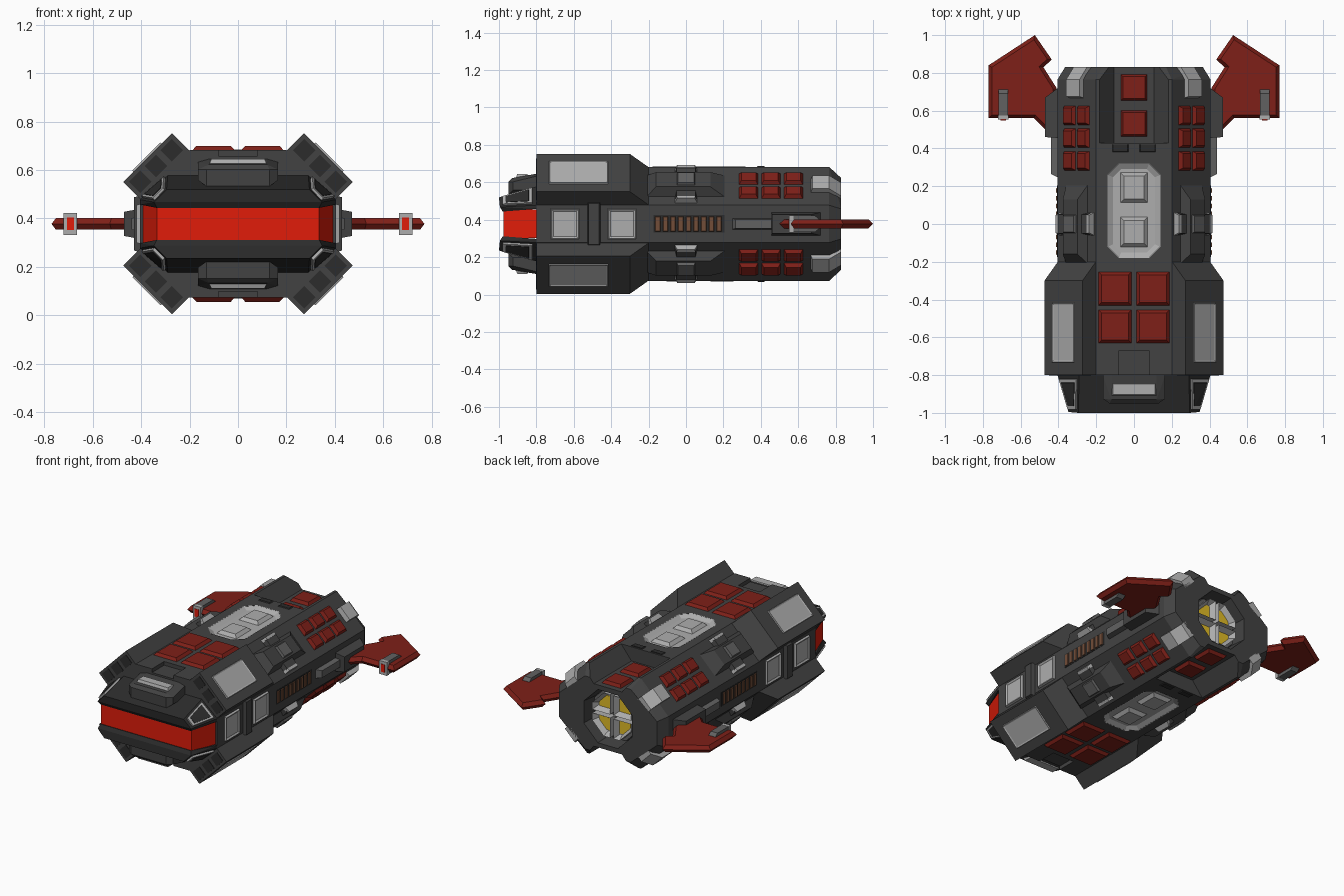
import bpy, bmesh, math
from mathutils import Vector as V

if "Cube" in bpy.data.objects:
    bpy.data.objects.remove(bpy.data.objects["Cube"])

ZC = 0.3775  # the ship is symmetric about this height
COL = dict(hull=(.055, .055, .055), dark=(.025, .025, .025), grey=(.12, .12, .12), silver=(.42, .42, .42),
           red=(.21, .014, .009), glow=(.75, .012, .003), brown=(.17, .075, .04), yellow=(.75, .5, .02))
MATS = {}
for k, c in COL.items():
    MATS[k] = bpy.data.materials.new(k)
    MATS[k].diffuse_color = (*c, 1)


def finish(name, bm, mat, mirror):
    """Mirror the mesh across the given axes and make an object."""
    for ax in mirror:
        d = bmesh.ops.duplicate(bm, geom=bm.verts[:] + bm.edges[:] + bm.faces[:])['geom']
        for v in d:
            if isinstance(v, bmesh.types.BMVert):
                v.co['xyz'.index(ax)] *= -1
        bmesh.ops.reverse_faces(bm, faces=[f for f in d if isinstance(f, bmesh.types.BMFace)])
    bmesh.ops.remove_doubles(bm, verts=bm.verts[:], dist=1e-5)
    bmesh.ops.recalc_face_normals(bm, faces=bm.faces[:])
    bmesh.ops.translate(bm, verts=bm.verts[:], vec=(0, 0, ZC))
    me = bpy.data.meshes.new(name)
    bm.to_mesh(me)
    bm.free()
    me.materials.append(MATS[mat])
    ob = bpy.data.objects.new(name, me)
    bpy.context.collection.objects.link(ob)
    return ob


def hull(name, pts, mat='hull', mirror=''):
    """Convex solid around points."""
    bm = bmesh.new()
    for p in pts:
        bm.verts.new(p)
    bmesh.ops.convex_hull(bm, input=bm.verts[:])
    bmesh.ops.dissolve_limit(bm, angle_limit=.02, verts=bm.verts[:], edges=bm.edges[:])
    return finish(name, bm, mat, mirror)


def box(name, x, y, z, mat='hull', mirror=''):
    return hull(name, [(a, b, c) for a in x for b in y for c in z], mat, mirror)


def stepped(name, outline, out, steps, mat, mirror):
    """Outline face stepped in/out by successive (inset, depth) pairs along the direction out."""
    bm = bmesh.new()
    f = bm.faces.new([bm.verts.new(p) for p in outline])
    f.normal_update()
    if f.normal.dot(V(out)) < 0:
        f.normal_flip()
    for inset, depth in steps:
        bmesh.ops.inset_individual(bm, faces=[f], thickness=inset, depth=depth, use_even_offset=True)
        f.normal_update()
    return finish(name, bm, mat, mirror)


# Hull facets: origin, tangent, normal
R = math.sqrt(.5)
FACE = dict(top=(V((0, 0, .305)), V((1, 0, 0)), V((0, 0, 1))),
            diag=(V((.3025, 0, .2025)), V((R, 0, -R)), V((R, 0, R))),
            side=(V((.405, 0, 0)), V((0, 0, 1)), V((1, 0, 0))))


def at(face, y, t, h):
    o, tv, n = FACE[face]
    return o + tv * t + n * h + V((0, y, 0))


def slab(name, face, y, t, h, mat='hull', mirror='xz', inset=(0, 0, 0), recess=None):
    """Tapered plate on a hull facet; inset = front, back, sides; recess = rim, depth."""
    bm = bmesh.new()
    rings = []
    for hh, (a, b, c) in ((h[0], (0, 0, 0)), (h[1], inset)):
        q = [(y[0] + a, t[0] + c), (y[1] - b, t[0] + c), (y[1] - b, t[1] - c), (y[0] + a, t[1] - c)]
        rings.append([bm.verts.new(at(face, yy, tt, hh)) for yy, tt in q])
    bm.faces.new(rings[0])
    lid = bm.faces.new(rings[1])
    for i in range(4):
        j = (i + 1) % 4
        bm.faces.new((rings[0][i], rings[0][j], rings[1][j], rings[1][i]))
    bmesh.ops.recalc_face_normals(bm, faces=bm.faces[:])
    if recess:
        bmesh.ops.inset_individual(bm, faces=[lid], thickness=recess[0], depth=-recess[1])
    return finish(name, bm, mat, mirror)


def octa(y, w, h, tx, sz):
    return [(a * p, y, b * q) for p, q in ((tx, h), (w, sz)) for a in (1, -1) for b in (1, -1)]


# Main hull with cut tail channels, nose slots, hatch pockets and engine recess
hatch = [(.08, -.18), (.14, -.12), (.14, .26), (.08, .32)]
hatch += [(-x, y) for x, y in reversed(hatch)]
body = hull('main_hull', octa(-.8, .405, .305, .2, .1) + octa(.765, .405, .305, .2, .1) + octa(.83, .365, .245, .17, .08))
cutters = [slab('channel_cutter', 'top', (.43, .95), (-.19, .19), (.01, -.095), mirror='z', inset=(0, 0, .085)),
           slab('slot_cutter', 'top', (-.85, -.67), (-.08, .08), (.02, -.025), mirror='z'),
           hull('pocket_cutter', [(x * .98, .07 + (y - .07) * .99, z) for x, y in hatch for z in (.27, .32)], mirror='z'),
           hull('engine_cutter', octa(.9, .185, .185, .077, .077) + octa(.72, .17, .17, .07, .07))]
for c in cutters:
    m = body.modifiers.new('cut', 'BOOLEAN')
    m.operation, m.solver, m.object = 'DIFFERENCE', 'EXACT', c
    bpy.context.view_layer.objects.active = body
    bpy.ops.object.modifier_apply(modifier=m.name)
    bpy.data.objects.remove(c)

# Engine: back plate and four framed glowing cells
hull('engine_plate', octa(.71, .17, .17, .07, .07) + octa(.735, .165, .165, .068, .068), 'grey')
cell = [(.012, .012), (.145, .012), (.145, .06), (.06, .145), (.012, .145)]
stepped('engine_cell_frame', [(x, .73, z) for x, z in cell], (0, 1, 0), ((0, .06), (.022, -.04)), 'silver', 'xz')
hull('engine_glow', [(.065 + (x - .065) * .62, y, .065 + (z - .065) * .62) for x, z in cell for y in (.735, .755)], 'yellow', 'xz')

# Nose: upper and lower shells around a wraparound visor
hull('nose_shell', [(s * x, y, z) for s in (1, -1) for x, y, z in
     ((.405, -.8, .08), (.405, -.8, .1), (.29, -.8, .2), (.335, -.98, .066), (.347, -.995, .09), (.295, -1, .142))], 'dark', 'z')
hull('visor', [(s * x, y, z) for s in (1, -1) for x, y in ((.395, -.79), (.335, -.975)) for z in (.076, -.076)], 'glow')
quad = [V(p) for p in ((.405, -.8, .1), (.29, -.8, .2), (.295, -1, .142), (.347, -.998, .09))]
mid = sum(quad, V()) / 4
nrm = V((.66, -.2, .72)).normalized()
for nm, s, o, mt in (('nose_window_frame', .8, .012, 'silver'), ('nose_window', .62, .015, 'dark')):
    hull(nm, [mid + (p - mid) * s + nrm * e for p in quad for e in (-.01, o)], mt, 'xz')

# Headlamps above and below the nose
hull('headlamp_housing', [(s * x, y, z) for s in (1, -1) for x, y, z in
     ((.13, -.95, .155), (.165, -.925, .18), (.165, -.8, .18), (.13, -.95, .225), (.165, -.925, .225),
      (.165, -.8, .255), (.12, -.93, .245), (.12, -.8, .268))], 'hull', 'z')
slab('headlamp', 'top', (-.91, -.84), (-.12, .12), (-.06, -.038), 'silver', 'z', (.008, .008, .01))

# Diagonal shoulder armour with framed panels and front ports
slab('shoulder_armour', 'diag', (-.8, -.19), (-.1425, .1425), (-.01, .1), inset=(0, .11, 0))
slab('shoulder_panel', 'diag', (-.735, -.415), (-.085, .085), (.095, .107), 'silver', inset=(.004, .004, .004), recess=(.012, .004))
for i in (-1, 0, 1):
    slab('shoulder_port', 'diag', (-.803, -.78), (i * .092 - .033, i * .092 + .033), (.018, .084), 'dark')
slab('shoulder_spike', 'diag', (-.34, -.2), (-.055, -.03), (.0, .075), 'dark', inset=(0, .09, .005))

# Roof and belly tiles
for y in (-.635, -.435):
    slab('roof_tile', 'top', (y, y + .185), (.01, .192), (-.005, .017), 'red', 'xz', (.02, .02, .02))
for y in (.46, .65):
    slab('rear_channel_tile', 'top', (y, y + .145), (-.073, .073), (-.1, -.075), 'red', 'z', (.015, .015, .015))
slab('roof_vent', 'top', (.375, .42), (.025, .12), (-.005, .005), 'dark', inset=(.01, 0, .01))

# Silver hatch bowl with two covers
stepped('roof_hatch', [(x, y, .306) for x, y in hatch], (0, 0, 1), ((.03, -.018),), 'silver', 'z')
for y in (-.125, .11):
    slab('hatch_cover', 'top', (y, y + .165), (-.075, .075), (-.02, .003), 'silver', 'z', (.022, .022, .022))

# Small tiles on the diagonal facets
for y in (.282, .402, .522):
    for t in (-.096, .008):
        slab('facet_tile', 'diag', (y, y + .105), (t, t + .088), (-.004, .02), 'red', inset=(.014, .014, .014))

# Mid-body clamps on the diagonal facets
slab('clamp_base', 'diag', (-.22, .22), (-.085, .085), (-.01, .05), inset=(.06, .09, .03))
slab('clamp_strap', 'diag', (-.06, .06), (-.13, .13), (-.01, .03), inset=(.01, .01, .02))
slab('clamp_cap', 'diag', (-.055, .055), (-.05, .05), (.03, .065), 'grey', inset=(.012, .012, .012))
for t in (-.128, .106):
    slab('clamp_bracket', 'diag', (-.062, .062), (t, t + .022), (-.005, .034), 'silver', inset=(.015, .015, .002))

# Rear corner brackets bending over the tail
hull('tail_bracket', [at('diag', y, t, h) for t in (-.05, .05) for y, h in
                      ((.665, -.01), (.675, .03), (.765, .03), (.83, -.025), (.83, -.07), (.76, -.03))], 'silver', 'xz')

# Flank details: windows, column, ribbed vent, rail
for y in (-.725, -.42):
    slab('flank_window', 'side', (y, y + .155), (-.083, .083), (-.005, .014), 'silver', 'x', (.005, .005, .005), (.016, .008))
slab('flank_column', 'side', (-.53, -.455), (-.12, .12), (-.01, .024), 'hull', 'x', (.01, .01, .01))
slab('vent_back', 'side', (-.175, .205), (-.047, .047), (-.005, .002), 'dark', 'x')
for i in range(9):
    y = -.168 + i * .041
    slab('vent_rib', 'side', (y, y + .034), (-.042, .042), (-.005, .007), 'brown', 'x', (.006, .006, .004))
slab('flank_rail', 'side', (.245, .465), (-.03, .03), (-.005, .035), 'grey', 'x', (.02, 0, .006))

# Wing roots, bevelled wings and wingtip pods
hull('wing_root', [(x, y, s * z) for s in (1, -1) for x, y, z in
     ((.39, .455, .065), (.47, .46, .05), (.47, .67, .05), (.39, .73, .065))], 'hull', 'x')
wing = [(.43, .5), (.47, .5), (.53, .56), (.77, .56), (.77, .84), (.525, 1), (.435, .87), (.48, .83), (.41, .72)]
stepped('wings', [(x, y, 0) for x, y in wing], (0, 0, 1), ((.018, .024),), 'red', 'zx')
hull('wing_pod', [(x, y, s * z) for s in (1, -1) for x in (.667, .718) for y, z in ((.565, .044), (.69, .044), (.712, .025))], 'grey', 'x')
box('pod_frame', (.664, .721), (.552, .575), (-.045, .045), 'silver', 'x')
box('pod_lamp', (.678, .707), (.549, .56), (-.026, .026), 'glow', 'x')

for m in bpy.data.materials:
    if m.users and not m.is_grease_pencil:
        m.use_nodes = True
        m.node_tree.nodes["Principled BSDF"].inputs["Base Color"].default_value = m.diffuse_color
